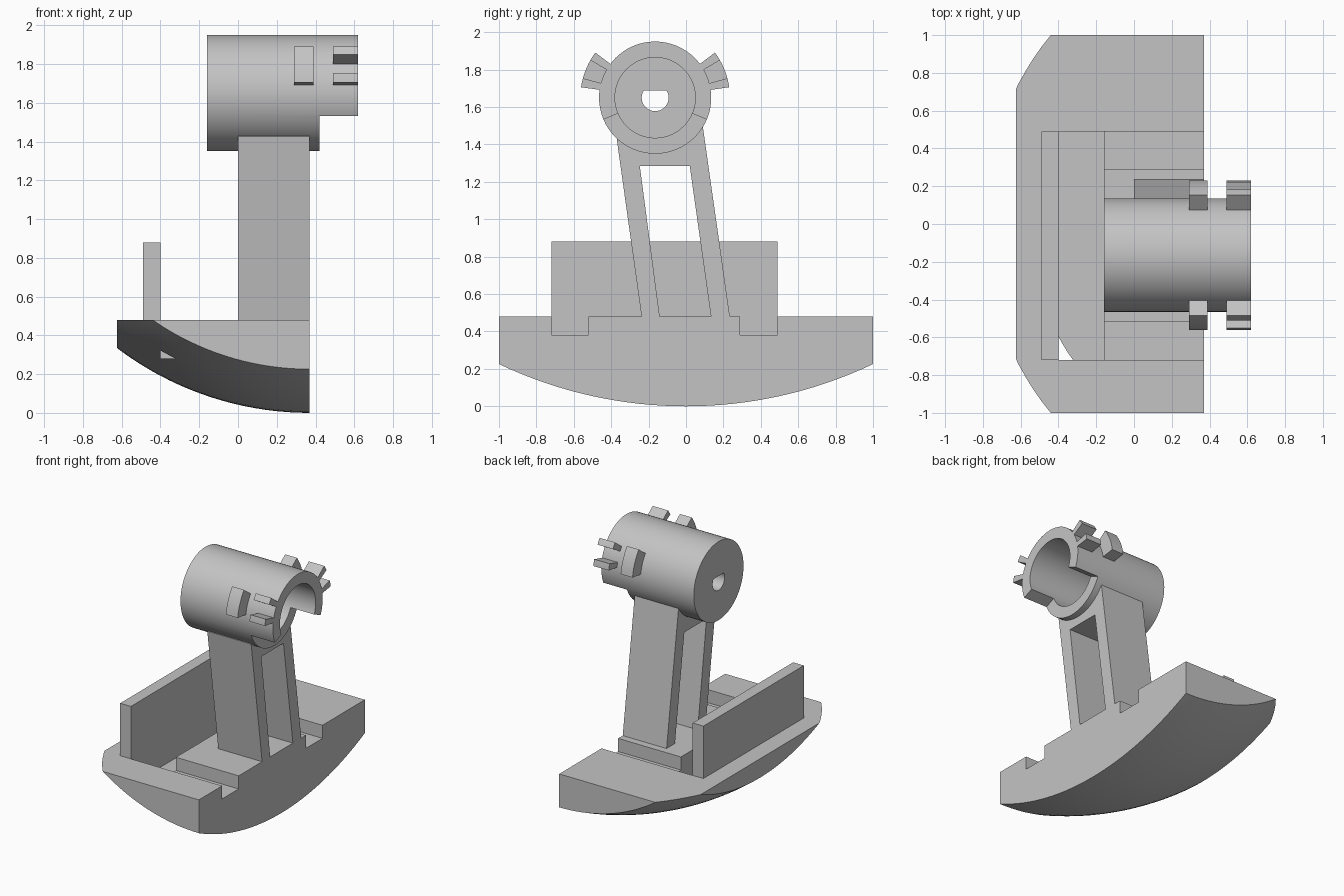
import bpy, bmesh
from math import sin, cos, radians, sqrt

if "Cube" in bpy.data.objects:
    bpy.data.objects.remove(bpy.data.objects["Cube"])

grey = bpy.data.materials.new("plain_grey")
grey.use_nodes = True
grey.diffuse_color = (0.55, 0.55, 0.55, 1)
grey.node_tree.nodes["Principled BSDF"].inputs["Base Color"].default_value = (0.55, 0.55, 0.55, 1)

CY, CZ, R = -0.165, 1.65, 0.30      # barrel axis and radius
END = 0.37                          # flat side of the rocker base


def loft(name, rings):
    """Solid through a series of matching closed rings, capped at both ends."""
    bm = bmesh.new()
    rows = [[bm.verts.new(p) for p in ring] for ring in rings]
    n = len(rows[0])
    for a, b in zip(rows, rows[1:]):
        for i in range(n):
            j = (i + 1) % n
            bm.faces.new((a[i], a[j], b[j], b[i]))
    bm.faces.new(rows[0])
    bm.faces.new(rows[-1])
    bmesh.ops.recalc_face_normals(bm, faces=bm.faces)
    mesh = bpy.data.meshes.new(name)
    bm.to_mesh(mesh)
    bm.free()
    mesh.materials.append(grey)
    obj = bpy.data.objects.new(name, mesh)
    bpy.context.collection.objects.link(obj)
    return obj


def prism(name, outline, x0, x1):
    """Extrude a (y, z) outline along x."""
    return loft(name, [[(x, y, z) for y, z in outline] for x in (x0, x1)])


def box(name, x0, x1, y0, y1, z0, z1):
    return prism(name, [(y0, z0), (y1, z0), (y1, z1), (y0, z1)], x0, x1)


def arc(r, a0, a1, n):
    """Points on a circle around the barrel axis, angles in degrees."""
    angles = [radians(a0 + (a1 - a0) * i / n) for i in range(n + 1)]
    return [(CY + r * cos(a), CZ + r * sin(a)) for a in angles]


def carve(obj, tool, mode="DIFFERENCE"):
    mod = obj.modifiers.new("cut", "BOOLEAN")
    mod.operation, mod.solver, mod.object = mode, "EXACT", tool
    bpy.context.view_layer.objects.active = obj
    bpy.ops.object.modifier_apply(modifier=mod.name)
    bpy.data.objects.remove(tool)


def smooth(obj):
    bpy.ops.object.select_all(action="DESELECT")
    obj.select_set(True)
    bpy.context.view_layer.objects.active = obj
    bpy.ops.object.shade_smooth_by_angle(angle=radians(25))


# Rocker base: a shallow arc swept round an axis along y, trimmed flat
AXIS_Z, BOW = 1.645, 2.33
ys = [-1 + i / 16 for i in range(33)]
section = [(y, AXIS_Z - BOW + sqrt(BOW * BOW - y * y)) for y in ys]
section += [(1, 0.5), (-1, 0.5)]
rings = []
for k in range(26):
    t = radians(2 * k)
    rings.append([(END - r * sin(t), y, AXIS_Z - r * cos(t)) for y, r in section])
base = loft("rocker_base", rings)
carve(base, box("trim", -0.625, 1, -2, 2, -1, 0.48), "INTERSECT")

# Pocket behind the post and the two side grooves
carve(base, box("pocket", -0.40, -0.16, -0.72, 0.49, 0.28, 1))
for y0, y1 in ((-0.72, -0.52), (0.29, 0.49)):
    carve(base, box("groove", -0.20, 1, y0, y1, 0.38, 1))
smooth(base)

# Upright plate
box("upright_plate", -0.49, -0.40, -0.72, 0.49, 0.44, 0.88)

# Leaning post with an open window between its two legs
post = [(-0.237, 0.475), (-0.14, 0.475), (-0.247, 1.285), (0.02, 1.285),
        (0.134, 0.475), (0.235, 0.475), (0.09, 1.495)]
post += arc(0.265, -34, -130, 12) + [(-0.37, 1.427)]
prism("leaning_post", post, 0, END)

# Barrel: blind bore, D-shaped shaft hole, open lower front
barrel = prism("barrel", arc(R, 0, 354.375, 63), -0.16, 0.62)
carve(barrel, prism("bore", arc(0.215, 0, 354.375, 63), -0.06, 1))
carve(barrel, prism("shaft_hole", arc(0.072, -211, 31, 24), -0.5, 0.2))
carve(barrel, prism("opening", [(CY, CZ)] + arc(0.6, 203, 337, 16), 0.42, 1))
smooth(barrel)

# Lugs on both sides of the barrel
lugs = (("wide_lug", 8, 37, 0.29, 0.39),
        ("upper_lug", 30, 37, 0.49, 0.62),
        ("lower_lug", 8, 15, 0.49, 0.62))
for side in ("back", "front"):
    for name, a0, a1, x0, x1 in lugs:
        if side == "front":
            a0, a1 = 180 - a0, 180 - a1
        outline = arc(0.40, a0, a1, 6) + arc(0.285, a1, a0, 6)
        smooth(prism(side + "_" + name, outline, x0, x1))
